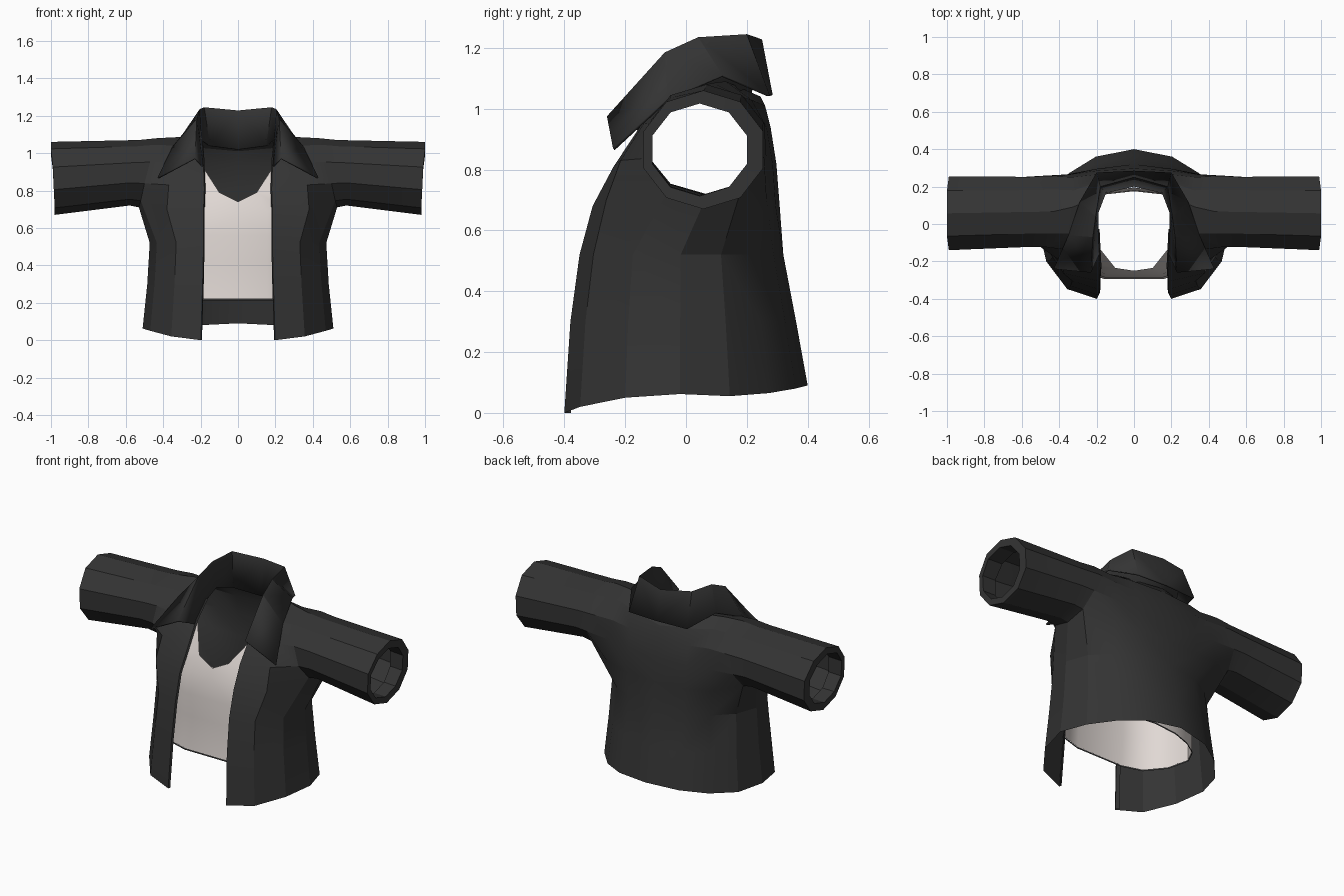
import bpy, bmesh, math

if "Cube" in bpy.data.objects:
    bpy.data.objects.remove(bpy.data.objects["Cube"], do_unlink=True)


def material(name, rgb):
    mat = bpy.data.materials.new(name)
    mat.use_nodes = True
    color = (*rgb, 1)
    mat.diffuse_color = color
    mat.node_tree.nodes["Principled BSDF"].inputs["Base Color"].default_value = color
    return mat


charcoal = material("charcoal cloth", (0.034, 0.034, 0.034))
off_white = material("off white cloth", (0.75, 0.69, 0.66))


def build_half(name, faces, mat, thickness, smooth_angle):
    """Make the left half from faces given as point lists, then mirror it."""
    bm = bmesh.new()
    for face in faces:
        bm.faces.new([bm.verts.new(p) for p in face])
    bmesh.ops.remove_doubles(bm, verts=bm.verts, dist=0.0005)
    mesh = bpy.data.meshes.new(name)
    bm.to_mesh(mesh)
    bm.free()
    mesh.materials.append(mat)
    obj = bpy.data.objects.new(name, mesh)
    bpy.context.collection.objects.link(obj)
    mirror = obj.modifiers.new("mirror", 'MIRROR')
    mirror.use_clip = True
    if thickness:
        solid = obj.modifiers.new("thickness", 'SOLIDIFY')
        solid.thickness = thickness
        solid.offset = -1
    bpy.ops.object.select_all(action='DESELECT')
    obj.select_set(True)
    bpy.context.view_layer.objects.active = obj
    bpy.ops.object.shade_smooth_by_angle(angle=math.radians(smooth_angle))


def grid_faces(rows):
    """Quads between neighbouring rows of points, first row lowest."""
    faces = []
    for low, high in zip(rows, rows[1:]):
        for c in range(len(low) - 1):
            faces.append([low[c], high[c], high[c + 1], low[c + 1]])
    return faces


def tube_faces(rings):
    """Quads between neighbouring closed rings of points."""
    faces = []
    for inner, outer in zip(rings, rings[1:]):
        for k in range(len(inner)):
            n = (k + 1) % len(inner)
            faces.append([inner[k], outer[k], outer[n], inner[n]])
    return faces


# Torso cross-section from centre back around the side to the front opening
SECTION = [(0, 1), (.4, .9), (.68, .68), (.9, .36), (1, -.05), (.92, -.5), (.7, -.87), (.39, -1)]


def torso_row(z, width, front, back, section=SECTION):
    return [(u * width, v * (back if v > 0 else front), z) for u, v in section]


def arm_ring(xs, cy, cz, ry, rz):
    """Ten points: underarm, front, top, back."""
    ring = []
    for k in range(10):
        t = math.tau * k / 10
        x = xs[min(k, 10 - k)]
        ring.append((x, cy - ry * math.sin(t), cz - rz * math.cos(t)))
    return ring


# Jacket body: hem and waist rows
hem_heights = (.09, .08, .065, .055, .062, .05, .02, 0)
hem = [(x, y, h) for (x, y, z), h in zip(torso_row(0, .51, .40, .40), hem_heights)]
lower = [hem, torso_row(.3, .485, .38, .362), torso_row(.52, .472, .35, .32)]

# Armhole and upper body columns, bottom to shoulder line
armhole = arm_ring((.53, .52, .5, .47, .44, .43), .067, .895, .2, .185)
neck_side, shoulder_mid = (.23, .13, 1.09), (.33, .09, 1.085)
back_centre = [(0, .308, .68), (0, .297, .82), (0, .278, .94), (0, .26, 1.01), (0, .245, 1.04)]
back_inner = [(.2, .295, .68), (.2, .285, .82), (.2, .265, .94), (.22, .215, 1.03), neck_side]
back_outer = [(.36, .265, .7), (.34, .265, .83), (.33, .25, .95), (.32, .18, 1.04), shoulder_mid]
front_outer = [(.38, -.262, .7), (.37, -.215, .83), (.35, -.14, .95), (.34, -.05, 1.04), shoulder_mid]
front_inner = [(.185, -.307, .68), (.18, -.238, .81), (.185, -.145, .95), (.19, -.04, 1.04), neck_side]
arm_front = armhole[1:6]
arm_back = armhole[:4:-1]

backs = list(zip(back_centre, back_inner, back_outer, arm_back))
fronts = list(zip(arm_front, front_outer, front_inner))
armpit_row = [*backs[0], armhole[0], *fronts[0]]
faces = grid_faces(lower + [armpit_row]) + grid_faces(backs) + grid_faces(fronts)

# Facing strip folded in along each front opening
opening = [row[-1] for row in lower] + front_inner[:4]
faces += grid_faces([((x, y, z), (x - .006, y + .012, z), (x + .015, y + .022, z))
                     for x, y, z in opening])

# Sleeves grow out of the armholes and turn in at the cuff
cuff_x = (.98, .98, .985, .99, 1, 1)
sleeve = [armhole,
          arm_ring((.58, .58, .58, .56, .54, .53), .065, .895, .197, .175),
          arm_ring(cuff_x, .057, .865, .207, .195),
          arm_ring(cuff_x, .045, .865, .163, .152),
          arm_ring([.9] * 6, .047, .868, .165, .153)]
build_half("jacket", faces + tube_faces(sleeve), charcoal, 0, 22)

# Collar: stand rises to the fold, flap falls to the outer edge
stand = [(0, .2, 1.02), (.15, .165, 1.04), (.19, .06, 1.07), (.19, -.06, 1.02), (.185, -.16, .93)]
fold = [(0, .25, 1.228), (.18, .2, 1.245), (.205, .04, 1.235), (.22, -.07, 1.185), (.23, -.26, .975)]
flap = [(0, .285, 1.045), (.2, .275, 1.045), (.29, .12, 1.11), (.35, -.06, 1.035), (.43, -.24, .87)]
build_half("collar", grid_faces([flap, fold, stand]), charcoal, .01, 25)

# Undershirt: band around the torso, low at the back, with a scooped neck in front
section = SECTION + [(0, -1)]
shirt = []
for z, w, f, b in ((.22, .4, .295, .18), (.42, .4, .278, .175),
                   (.56, .4, .285, .18), (.69, .4, .265, .195)):
    row = torso_row(z, w, f, b, section)
    shirt.append([(x, y, h - (h - .22) * .5 * max(v, 0))
                  for (x, y, h), (u, v) in zip(row, section)])
top = shirt[-1]
scoop_centre, scoop_side = (0, -.25, .74), (.1, -.235, .79)
strap_low, strap_out, strap_in = (.31, -.185, .78), (.29, -.095, .945), (.2, -.11, .945)
shirt_faces = grid_faces(shirt) + [
    [top[7], scoop_side, scoop_centre, top[8]],
    [top[6], strap_low, scoop_side, top[7]],
    [strap_low, strap_out, strap_in, scoop_side]]
build_half("undershirt", shirt_faces, off_white, 0, 40)

# Narrow dark trim along the undershirt hem
trim = [torso_row(z, .403, .298, .183, section) for z in (.212, .222)]
build_half("undershirt_trim", grid_faces(trim), charcoal, 0, 40)
